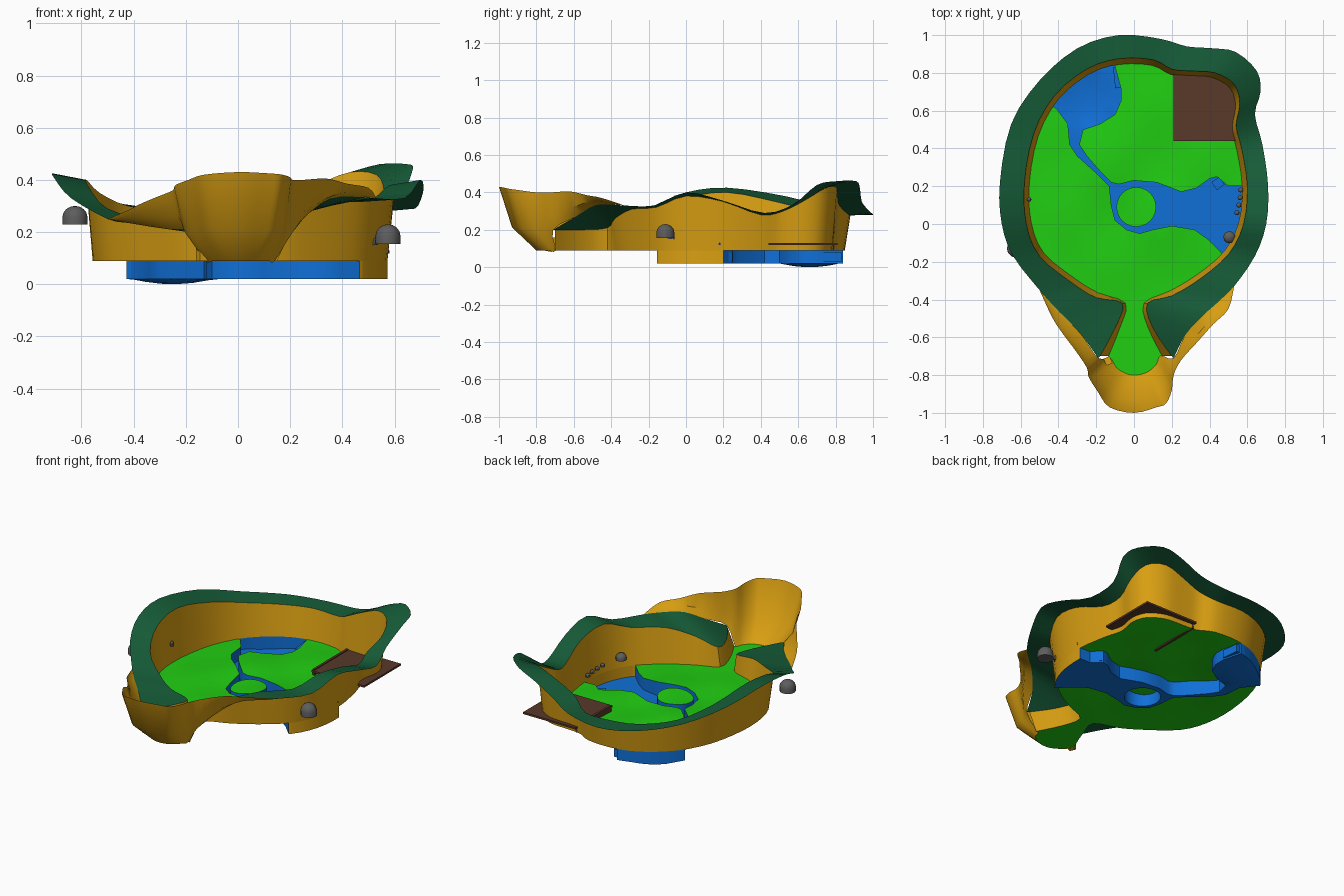
import bpy, bmesh, math
from mathutils import Vector, geometry

if "Cube" in bpy.data.objects:
    bpy.data.objects.remove(bpy.data.objects["Cube"])


def material(name, rgb):
    m = bpy.data.materials.new(name)
    m.diffuse_color = (*rgb, 1)
    m.use_nodes = True
    m.node_tree.nodes["Principled BSDF"].inputs["Base Color"].default_value = m.diffuse_color
    return m


GRASS = material("grass", (0.015, 0.62, 0.006))
RIM = material("dark_grass", (0.008, 0.107, 0.04))
CLAY = material("clay", (0.70, 0.35, 0.006))
WATER = material("water", (0.005, 0.16, 0.68))
BROWN = material("soil", (0.10, 0.04, 0.023))
GREY = material("stone", (0.11, 0.11, 0.11))


def make(name, verts, faces, mat, smooth=True):
    me = bpy.data.meshes.new(name)
    me.from_pydata([tuple(v) for v in verts], [], faces)
    me.materials.append(mat)
    ob = bpy.data.objects.new(name, me)
    bpy.context.collection.objects.link(ob)
    if smooth:
        bpy.ops.object.select_all(action='DESELECT')
        ob.select_set(True)
        bpy.context.view_layer.objects.active = ob
        bpy.ops.object.shade_smooth_by_angle(angle=math.radians(35))
    return ob


def spline(pts, n=3):
    """Catmull-Rom through an open row of points."""
    p = [Vector(q) for q in pts]
    p = [p[0]] + p + [p[-1]]
    out = []
    for a, b, c, d in zip(p, p[1:], p[2:], p[3:]):
        for k in range(n):
            t = k / n
            out.append(0.5 * (2 * b + (c - a) * t + (2 * a - 5 * b + 4 * c - d) * t * t
                              + (3 * b - a - 3 * c + d) * t ** 3))
    return out + [p[-1]]


def loft(name, rows, mat):
    n = len(rows[0])
    faces = [(r * n + i, r * n + i + 1, (r + 1) * n + i + 1, (r + 1) * n + i)
             for r in range(len(rows) - 1) for i in range(n - 1)]
    return make(name, [v for row in rows for v in row], faces, mat)


def inside(x, y, poly):
    hit = False
    for a, b in zip(poly, poly[1:] + poly[:1]):
        if (a[1] > y) != (b[1] > y) and x < (b[0] - a[0]) * (y - a[1]) / (b[1] - a[1]) + a[0]:
            hit = not hit
    return hit


# Wall crest (inner) and rim edge (outer), from the right tip round the back to the left tip
inner = [(.20, -.70, .2), (.10, -.55, .2), (.07, -.42, .21), (.2, -.38, .26), (.35, -.29, .31),
         (.5, -.16, .32), (.58, 0, .38), (.6, .2, .35), (.57, .4, .28), (.54, .52, .3),
         (.56, .64, .36), (.53, .74, .42), (.43, .8, .43), (.3, .81, .38), (.2, .82, .33),
         (.1, .87, .28), (-.08, .875, .28), (-.25, .82, .28), (-.42, .68, .3), (-.53, .48, .35),
         (-.58, .22, .4), (-.57, 0, .37), (-.5, -.17, .29), (-.33, -.31, .24), (-.2, -.39, .22),
         (-.06, -.42, .2), (-.1, -.55, .2), (-.18, -.70, .2)]
outer = [(.21, -.71, .2), (.27, -.59, .27), (.36, -.49, .33), (.46, -.4, .335), (.53, -.33, .33),
         (.64, -.17, .33), (.7, 0, .4), (.71, .2, .355), (.68, .42, .29), (.64, .58, .34),
         (.67, .7, .44), (.65, .81, .46), (.54, .91, .46), (.42, .93, .42), (.28, .94, .35),
         (.14, .98, .3), (-.08, 1, .28), (-.3, .93, .29), (-.5, .76, .32), (-.65, .53, .38),
         (-.71, .22, .425), (-.7, 0, .4), (-.64, -.17, .33), (-.5, -.35, .25), (-.42, -.44, .235),
         (-.33, -.53, .22), (-.26, -.61, .21), (-.19, -.71, .2)]
foot = [(x * .75, y, .09) if i < 3 or i > 24 else (x * .955, .2 + (y - .2) * .955, .09)
        for i, (x, y, z) in enumerate(inner)]
foot_row = spline(foot)
loft("arena_wall", [foot_row, spline(inner)], CLAY)
loft("grass_rim", [spline(inner), spline(outer)], RIM)

# Flared front alcove wall
flare_top = [(.53, -.33, .33), (.5, -.45, .37), (.42, -.53, .385), (.34, -.62, .405), (.25, -.72, .4),
             (.21, -.8, .4), (.2, -.88, .41), (.17, -.95, .42), (.12, -.97, .425), (0, -1, .43),
             (-.13, -.97, .42), (-.19, -.89, .4), (-.24, -.81, .38), (-.25, -.76, .36),
             (-.31, -.67, .335), (-.37, -.59, .31), (-.43, -.5, .28), (-.5, -.35, .25)]
arc = [(.005 + .14 * math.cos(math.radians(a)), -.66 - .14 * math.sin(math.radians(a)), .09)
       for a in (15, 35, 55, 70, 90, 110, 135, 160)]
flare_low = outer[4::-1] + arc + outer[:-6:-1]
flare_mid = [(a[0] + (b[0] - a[0]) * .65, a[1] + (b[1] - a[1]) * .65, a[2] + (b[2] - a[2]) * .36)
             for a, b in zip(flare_low, flare_top)]
low_row = spline(flare_low)
loft("alcove_wall", [low_row, spline(flare_mid), spline(flare_top)], CLAY)

# Ground plan: floor outline, water outline, island
plan = [(p.x, p.y) for p in foot_row + low_row[15:37][::-1]]
stream = [(-.41, .61), (-.35, .53), (-.34, .42), (-.3, .36), (-.2, .27), (-.13, .2), (-.12, .1),
          (-.1, .02), (-.04, -.03), (.03, -.05), (.1, -.03), (.2, -.01), (.32, -.03), (.39, -.08),
          (.46, -.15), (.6, -.28), (.7, .2), (.57, .2), (.5, .2), (.44, .25), (.4, .24), (.33, .19),
          (.25, .17), (.2, .19), (.12, .22), (0, .23), (-.08, .21), (-.12, .22), (-.18, .28),
          (-.25, .36), (-.29, .42), (-.27, .5), (-.18, .53), (-.1, .58), (-.07, .65), (-.07, .72),
          (-.1, .83), (-.11, .95), (-.55, .9), (-.48, .66)]
island = [(.012 + .105 * math.cos(k * math.pi / 12), .09 + .105 * math.sin(k * math.pi / 12))
          for k in range(24)]
pts, edges = [], []
for loop in (plan, stream, island):
    s, n = len(pts), len(loop)
    pts += [Vector(p) for p in loop]
    edges += [(s + i, s + (i + 1) % n) for i in range(n)]
pts += [Vector((-.6 + .061 * i, -.4 + .061 * j)) for i in range(20) for j in range(21)]
v2, _, tris, *_ = geometry.delaunay_2d_cdt(pts, edges, [], 0, 1e-5)


def ground(p):
    fade = max(0, 1 - (p.x / .55) ** 2 - ((p.y - .22) / .6) ** 2)
    return (p.x, p.y, .09 + .015 * fade * (1 + math.sin(11 * p.x) * math.cos(9 * p.y)))


def bed(p):
    d = ((p.x + .25) ** 2 + (p.y - .66) ** 2) / .025
    return (p.x, p.y, .02 - .02 * max(0, 1 - d))


land, wet = [], []
for t in tris:
    c = sum((v2[i] for i in t), Vector((0, 0))) / 3
    if inside(c.x, c.y, plan):
        w = inside(c.x, c.y, stream) and not inside(c.x, c.y, island)
        (wet if w else land).append(tuple(t))


def sides(t):
    return [tuple(sorted(e)) for e in zip(t, t[1:] + t[:1])]


land_edges = {e for t in land for e in sides(t)}
count = {}
for t in wet:
    for e in sides(t):
        count[e] = count.get(e, 0) + 1
n = len(v2)
both = [ground(p) for p in v2] + [bed(p) for p in v2]
banks, clay_banks = [], []
for (a, b), k in count.items():
    if k == 1:
        quad = (a, b, b + n, a + n)
        is_clay = (a, b) not in land_edges and v2[a].x > 0
        (clay_banks if is_clay else banks).append(quad)
for name, faces, mat in (("floor", land, GRASS),
                         ("stream_bed", [tuple(i + n for i in t) for t in wet] + banks, WATER),
                         ("lower_wall", clay_banks, CLAY)):
    ob = make(name, both, faces, mat)
    bm = bmesh.new()
    bm.from_mesh(ob.data)
    bmesh.ops.delete(bm, geom=[v for v in bm.verts if not v.link_faces], context='VERTS')
    bmesh.ops.recalc_face_normals(bm, faces=bm.faces)
    bm.to_mesh(ob.data)
    bm.free()


def box(name, lo, hi, mat, turn=0):
    c, h = (Vector(lo) + Vector(hi)) / 2, (Vector(hi) - Vector(lo)) / 2
    v = [(sx * h.x, sy * h.y, sz * h.z) for sz in (-1, 1) for sx, sy in ((-1, -1), (1, -1), (1, 1), (-1, 1))]
    f = [(3, 2, 1, 0), (4, 5, 6, 7)] + [(i, (i + 1) % 4, (i + 1) % 4 + 4, i + 4) for i in range(4)]
    ob = make(name, v, f, mat, False)
    ob.location, ob.rotation_euler.z = c, turn
    return ob


# Soil platform, small ledges
box("soil_platform", (.21, .44, .118), (.58, .81, .13), BROWN)
box("platform_edge", (.21, .45, .09), (.225, .79, .135), BROWN)
box("alcove_step", (-.155, -.745, .09), (-.12, -.705, .16), CLAY, .4)
box("pool_ledge", (.42, .19, .03), (.47, .24, .08), WATER, .6)
box("pond_ledge", (-.105, .72, .03), (-.07, .83, .08), WATER, .1)


def dome(name, x, y, z, r, h, seg=12):
    prof = [(0, 0), (r, 0), (r, h * .4)] + [(r * math.cos(a), h * (.4 + .6 * math.sin(a)))
                                           for a in (.4, .8, 1.2, 1.5)] + [(0, h)]
    rows = [[(x + p * math.cos(k * 2 * math.pi / seg), y + p * math.sin(k * 2 * math.pi / seg), z + q)
             for k in range(seg + 1)] for p, q in prof]
    loft(name, rows, GREY)


# Wall lamps of stone and pebbles
dome("right_stone", .575, -.11, .155, .048, .075)
dome("right_stone_stub", .505, -.07, .15, .032, .04)
dome("left_stone", -.625, -.13, .23, .048, .07)
dome("left_stud", -.555, .13, .2, .012, .03, 8)
for i, (x, y) in enumerate(((.565, .18), (.562, .14), (.555, .1), (.545, .06))):
    dome(f"pebble_{i + 1}", x, y, .12 + .008 * i, .014, .02, 8)
